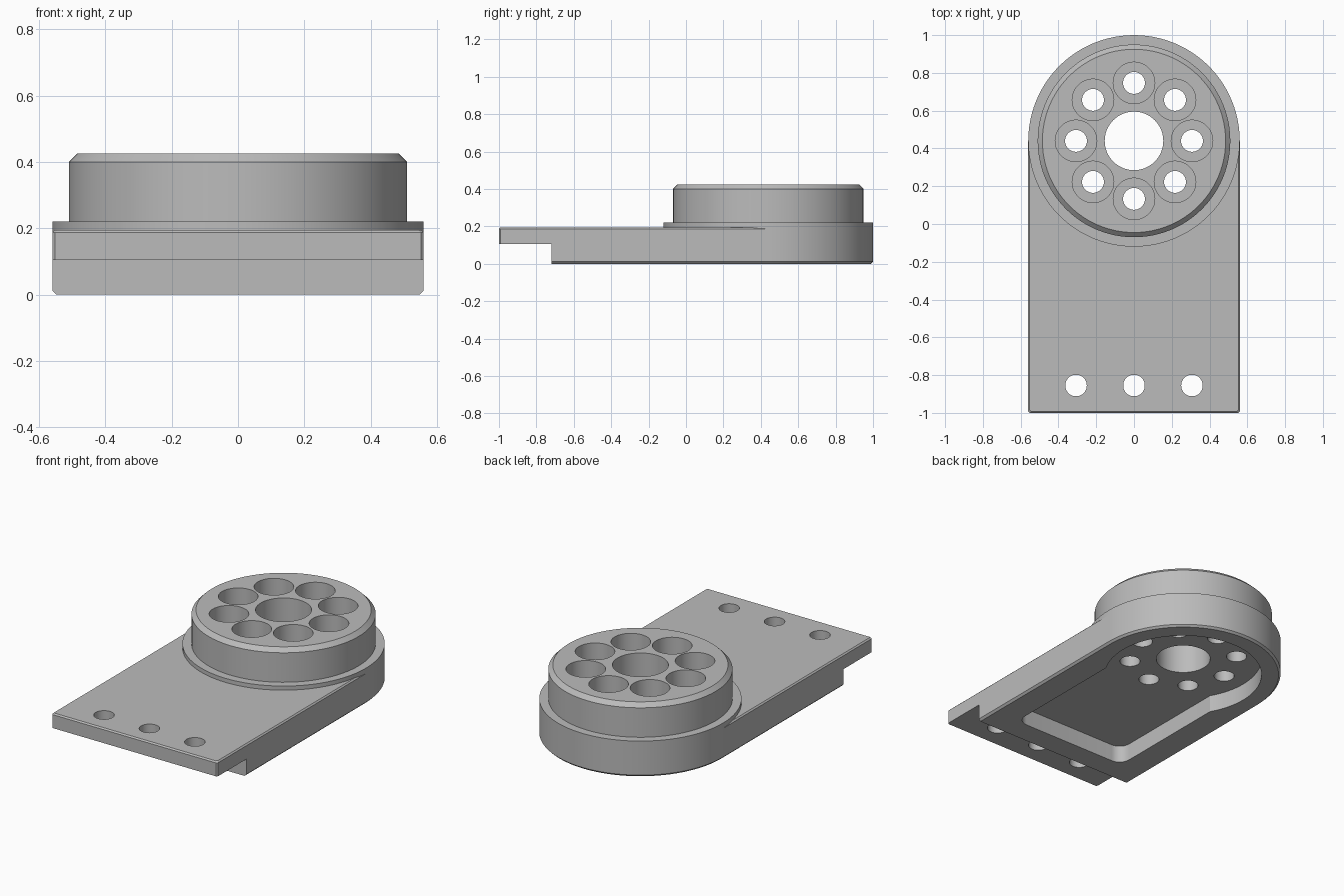
import bpy
import bmesh
from math import acos, cos, pi, radians, sin

old = bpy.data.objects.get("Cube")
if old:
    bpy.data.objects.remove(old, do_unlink=True)

HUB_Y = 0.44       # centre of the round end
R = 0.56           # half width of the bracket
BOLT_R = 0.307     # bolt circle radius
SEG = 96

grey = bpy.data.materials.new("plain grey")
grey.use_nodes = True
colour = (0.5, 0.5, 0.5, 1)
grey.diffuse_color = colour
grey.node_tree.nodes["Principled BSDF"].inputs["Base Color"].default_value = colour


def arc(cx, cy, r, a0, a1, n):
    """Points along an arc, both ends included."""
    return [(cx + r * cos(a0 + (a1 - a0) * i / n),
             cy + r * sin(a0 + (a1 - a0) * i / n)) for i in range(n + 1)]


def circle(r, cx=0, cy=HUB_Y, n=SEG):
    return arc(cx, cy, r, 0, 2 * pi, n)[:-1]


def stadium(inset):
    """Straight front with clipped corners, half-round back."""
    r, y, c = R - inset, -1 + inset, 0.008
    back = arc(0, HUB_Y, r, 0, pi, SEG // 2)
    return back + [(-r, y + c), (-r + c, y), (r - c, y), (r, y + c)]


def loft(name, layers):
    """Solid through stacked outlines given as (outline, z)."""
    bm = bmesh.new()
    rings = [[bm.verts.new((x, y, z)) for x, y in pts] for pts, z in layers]
    n = len(rings[0])
    for a, b in zip(rings, rings[1:]):
        for i in range(n):
            j = (i + 1) % n
            bm.faces.new((a[i], a[j], b[j], b[i]))
    bm.faces.new(rings[0][::-1])
    bm.faces.new(rings[-1])
    bmesh.ops.recalc_face_normals(bm, faces=bm.faces)
    mesh = bpy.data.meshes.new(name)
    bm.to_mesh(mesh)
    bm.free()
    mesh.materials.append(grey)
    ob = bpy.data.objects.new(name, mesh)
    bpy.context.collection.objects.link(ob)
    return ob


def combine(target, tool, operation):
    """Apply a boolean and discard the tool."""
    mod = target.modifiers.new("boolean", "BOOLEAN")
    mod.operation, mod.solver, mod.object = operation, "EXACT", tool
    bpy.context.view_layer.objects.active = target
    bpy.ops.object.modifier_apply(modifier=mod.name)
    bpy.data.objects.remove(tool, do_unlink=True)


# Base plate with softened top and bottom edges
bracket = loft("mounting_bracket", [(stadium(0.012), 0), (stadium(0), 0.012),
                                    (stadium(0), 0.187), (stadium(0.008), 0.195)])

# Round flange and chamfered boss
hub = loft("hub", [(circle(R), 0.18), (circle(R), 0.22), (circle(0.51), 0.22),
                   (circle(0.51), 0.4), (circle(0.485), 0.425)])
combine(bracket, hub, "UNION")

# Step under the front tongue
step = [(-1, -2), (1, -2), (1, -0.72), (-1, -0.72)]
combine(bracket, loft("step_cutter", [(step, -0.1), (step, 0.105)]), "DIFFERENCE")

# Underside pocket: round end running into a rounded rectangle
w, front, c, pr = 0.39, -0.58, 0.07, 0.45
a = acos(w / pr)
pocket = (arc(0, HUB_Y, pr, -a, pi + a, 64)
          + arc(-w + c, front + c, c, pi, 1.5 * pi, 8)
          + arc(w - c, front + c, c, 1.5 * pi, 2 * pi, 8))
combine(bracket, loft("pocket_cutter", [(pocket, -0.1), (pocket, 0.105)]), "DIFFERENCE")

# Central bore
bore = circle(0.155)
combine(bracket, loft("bore_cutter", [(bore, -0.1), (bore, 0.6)]), "DIFFERENCE")

# Ring of counterbored bolt holes
for k in range(8):
    x, y = BOLT_R * cos(k * pi / 4), HUB_Y + BOLT_R * sin(k * pi / 4)
    small, wide = circle(0.058, x, y, 40), circle(0.11, x, y, 40)
    cutter = loft("bolt_cutter", [(small, -0.1), (small, 0.2), (wide, 0.2), (wide, 0.6)])
    combine(bracket, cutter, "DIFFERENCE")

# Row of holes in the tongue
for x in (-BOLT_R, 0, BOLT_R):
    hole = circle(0.057, x, -0.855, 40)
    combine(bracket, loft("hole_cutter", [(hole, -0.1), (hole, 0.4)]), "DIFFERENCE")

bpy.ops.object.select_all(action="DESELECT")
bracket.select_set(True)
bpy.context.view_layer.objects.active = bracket
bpy.ops.object.shade_smooth_by_angle(angle=radians(25))
